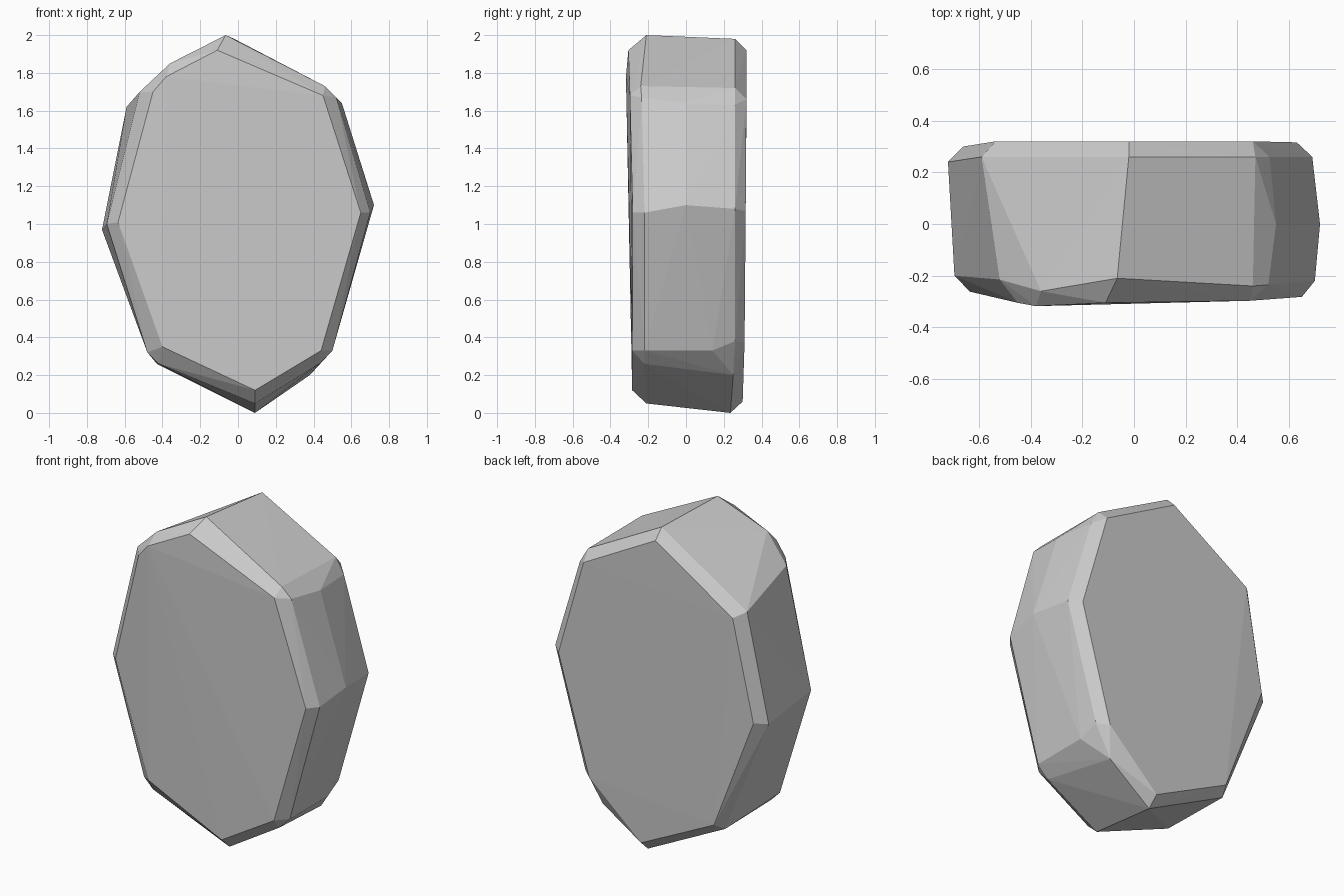
import bpy, bmesh

# Cross-section rings from front face to back face: (x, y, z)
front_face = [(.09, -.285, .12), (.44, -.285, .33), (.65, -.282, 1.06), (.45, -.297, 1.68),
              (-.11, -.305, 1.92), (-.38, -.318, 1.78), (-.45, -.305, 1.70),
              (-.635, -.262, 1.01), (-.40, -.285, .35)]
front_rim = [(.09, -.21, .05), (.43, -.22, .26), (.50, -.22, .33), (.70, -.22, 1.06),
             (.52, -.235, 1.67), (.46, -.24, 1.73), (-.065, -.21, 2.0),
             (-.36, -.26, 1.85), (-.52, -.215, 1.70), (-.695, -.20, 1.0),
             (-.48, -.21, .32), (-.42, -.21, .26)]
middle = [(.72, 0, 1.10), (.55, 0, 1.64), (.48, 0, 1.71), (.43, .14, .26), (.50, .14, .33)]
back_rim = [(.09, .235, 0), (.38, .25, .20), (.49, .26, .38), (.69, .26, 1.08),
            (.525, .26, 1.63), (.47, .26, 1.72), (-.02, .26, 1.98),
            (-.59, .26, 1.62), (-.72, .24, .97), (-.43, .24, .26)]
back_face = [(.09, .30, .06), (.43, .31, .37), (.63, .316, 1.07), (.46, .32, 1.66),
             (-.02, .32, 1.92), (-.535, .32, 1.59), (-.66, .30, .98), (-.40, .305, .30)]

# Wrap the rings in one convex, flat-faceted stone
bm = bmesh.new()
for ring in (front_face, front_rim, middle, back_rim, back_face):
    for co in ring:
        bm.verts.new(co)
hull = bmesh.ops.convex_hull(bm, input=bm.verts[:])
loose = [v for v in bm.verts if not v.link_faces]
bmesh.ops.delete(bm, geom=loose, context='VERTS')
bmesh.ops.recalc_face_normals(bm, faces=bm.faces[:])

mesh = bpy.data.meshes.new("stone_slab")
bm.to_mesh(mesh)
bm.free()
stone = bpy.data.objects.new("stone_slab", mesh)
bpy.context.collection.objects.link(stone)
